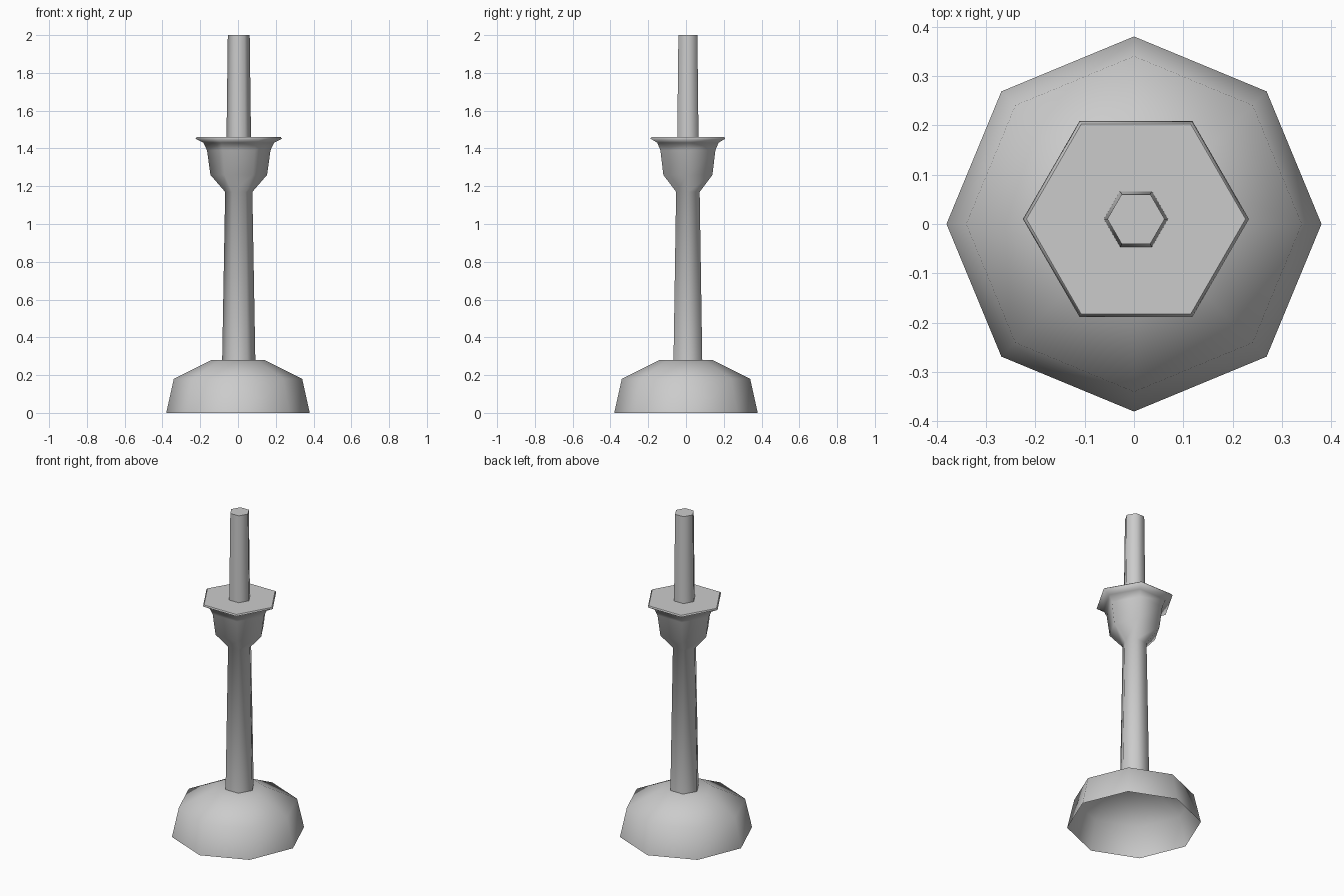
import bpy, bmesh, math

cube = bpy.data.objects.get("Cube")
if cube:
    bpy.data.objects.remove(cube)

grey = bpy.data.materials.new("plain grey")
grey.use_nodes = True
COLOUR = (0.6, 0.6, 0.6, 1)
grey.diffuse_color = COLOUR
grey.node_tree.nodes["Principled BSDF"].inputs["Base Color"].default_value = COLOUR


def lathe(name, profile, sides, centre=(0, 0), sharp_top=True):
    """Build a many-sided turned part from (radius, height) points, closed at the top only."""
    bm = bmesh.new()
    rings = []
    for r, z in profile:
        angles = [math.tau * i / sides for i in range(sides)]
        rings.append([bm.verts.new((r * math.cos(a), r * math.sin(a), z)) for a in angles])
    for low, high in zip(rings, rings[1:]):
        for i in range(sides):
            j = (i + 1) % sides
            bm.faces.new((low[i], low[j], high[j], high[i]))
    cap = bm.faces.new(rings[-1])
    for face in bm.faces:
        face.smooth = True
    if sharp_top:
        for edge in cap.edges:
            edge.smooth = False
    mesh = bpy.data.meshes.new(name)
    bm.to_mesh(mesh)
    bm.free()
    mesh.materials.append(grey)
    obj = bpy.data.objects.new(name, mesh)
    obj.location = (*centre, 0)
    bpy.context.collection.objects.link(obj)
    return obj


AXIS = (0.004, 0.01)

# Hollow eight-sided foot, open underneath
lathe("base", [(0.38, 0), (0.34, 0.18), (0.14, 0.28)], 8, sharp_top=False)

# Six-sided tapering stem that flares into the drip cup
lathe("stem_and_cup", [(0.088, 0.27), (0.072, 1.17), (0.15, 1.26), (0.168, 1.39),
                       (0.187, 1.43), (0.229, 1.452), (0.222, 1.46)], 6, AXIS)

# Slim candle standing in the cup
lathe("candle", [(0.065, 1.45), (0.058, 2.0)], 6, AXIS)
